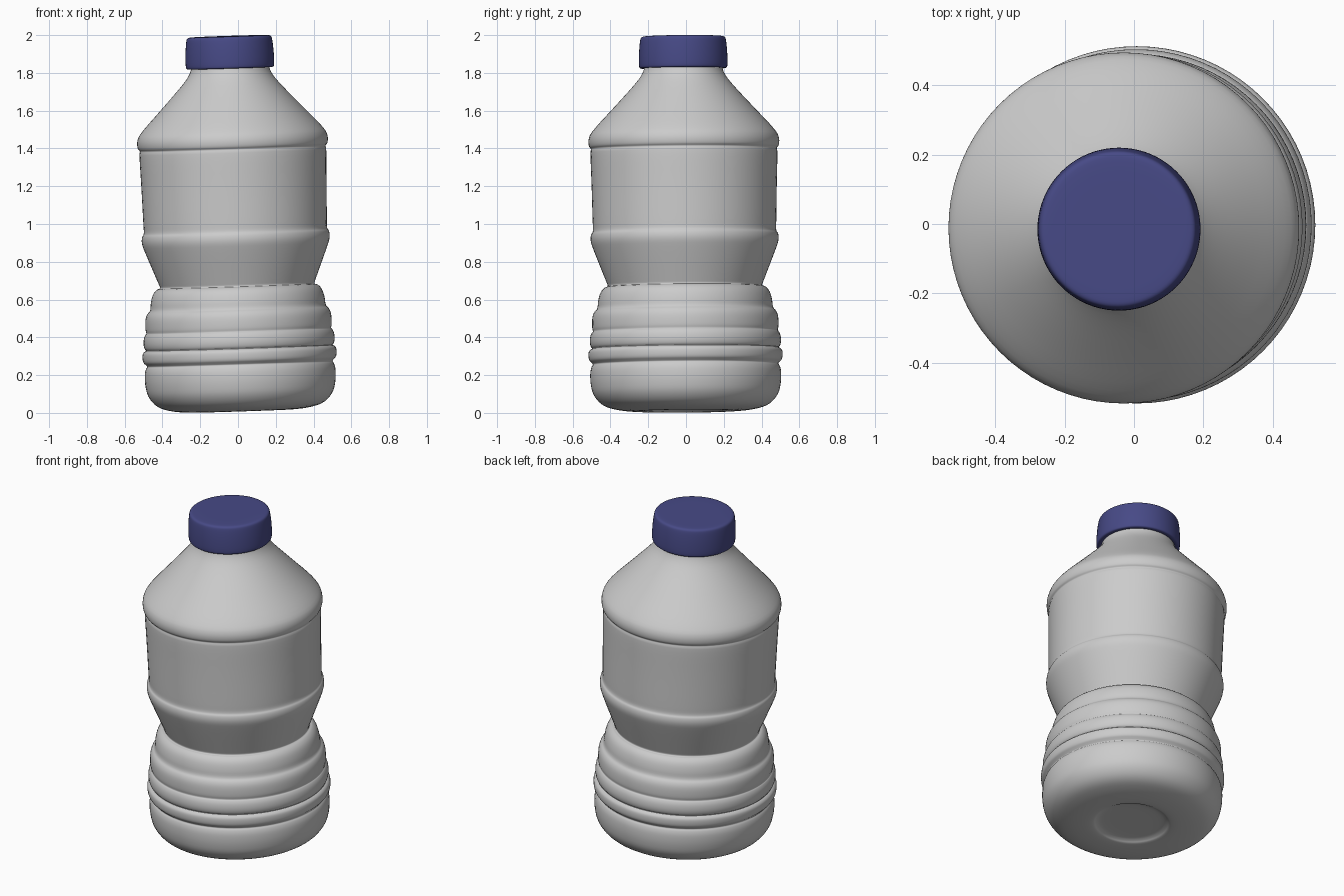
import bpy, bmesh, math
from mathutils import Matrix

if "Cube" in bpy.data.objects:
    bpy.data.objects.remove(bpy.data.objects["Cube"])

# Whole bottle leans slightly towards -x
LEAN = (Matrix.Translation((0.018, 0.0, 0.009))
        @ Matrix.Rotation(-0.033, 4, 'Y') @ Matrix.Rotation(0.008, 4, 'X'))


def rounded(pts, times):
    """Corner-cut a profile so its bends become soft."""
    for _ in range(times):
        out = [pts[0]]
        for (r0, z0), (r1, z1) in zip(pts, pts[1:]):
            out.append((r0 * .75 + r1 * .25, z0 * .75 + z1 * .25))
            out.append((r0 * .25 + r1 * .75, z0 * .25 + z1 * .75))
        pts = out + [pts[-1]]
    return pts


def lathe(name, profile, segments=80, times=2):
    bm = bmesh.new()
    rings = []
    for r, z in rounded(profile, times):
        if r < 1e-5:
            rings.append([bm.verts.new((0, 0, z))])
        else:
            rings.append([bm.verts.new((r * math.cos(2 * math.pi * i / segments),
                                        r * math.sin(2 * math.pi * i / segments), z))
                          for i in range(segments)])
    for a, b in zip(rings, rings[1:]):
        for i in range(segments):
            j = (i + 1) % segments
            if len(a) == 1:
                bm.faces.new((a[0], b[j], b[i]))
            elif len(b) == 1:
                bm.faces.new((a[i], a[j], b[0]))
            else:
                bm.faces.new((a[i], a[j], b[j], b[i]))
    bmesh.ops.recalc_face_normals(bm, faces=bm.faces)
    for f in bm.faces:
        f.smooth = True
    mesh = bpy.data.meshes.new(name)
    bm.to_mesh(mesh)
    bm.free()
    obj = bpy.data.objects.new(name, mesh)
    bpy.context.collection.objects.link(obj)
    obj.matrix_world = LEAN
    return obj


# Bottle body: dished base, ribbed grip, waist, label band, shoulder, neck
lathe("bottle_body", [
    (0, .02), (.17, .02), (.20, .012), (.215, .002), (.27, .0), (.36, .008),
    (.44, .03), (.49, .085), (.505, .15), (.506, .21), (.498, .24),
    (.489, .25), (.498, .26), (.513, .275), (.515, .315), (.505, .33),
    (.492, .335), (.502, .345), (.507, .37), (.504, .40), (.495, .42),
    (.488, .425), (.494, .445), (.493, .50), (.482, .53), (.464, .545),
    (.461, .59), (.448, .635), (.425, .66), (.406, .662), (.415, .685),
    (.484, .86), (.499, .905), (.496, .94), (.484, .953), (.486, 1.0),
    (.49, 1.2), (.496, 1.38), (.490, 1.392), (.504, 1.405), (.506, 1.445),
    (.488, 1.485), (.37, 1.61), (.25, 1.74), (.215, 1.79), (.203, 1.83), (.2, 1.90)])

# Screw cap
cap = lathe("cap", [
    (.2, 1.90), (.2, 1.83), (.205, 1.818), (.228, 1.816), (.235, 1.828), (.234, 1.90),
    (.228, 1.965), (.222, 1.983), (.20, 1.987), (.10, 1.987), (0, 1.987)])
blue = bpy.data.materials.new("cap_blue")
blue.diffuse_color = (0.063, 0.068, 0.24, 1)
blue.use_nodes = True
blue.node_tree.nodes["Principled BSDF"].inputs["Base Color"].default_value = blue.diffuse_color
cap.data.materials.append(blue)
